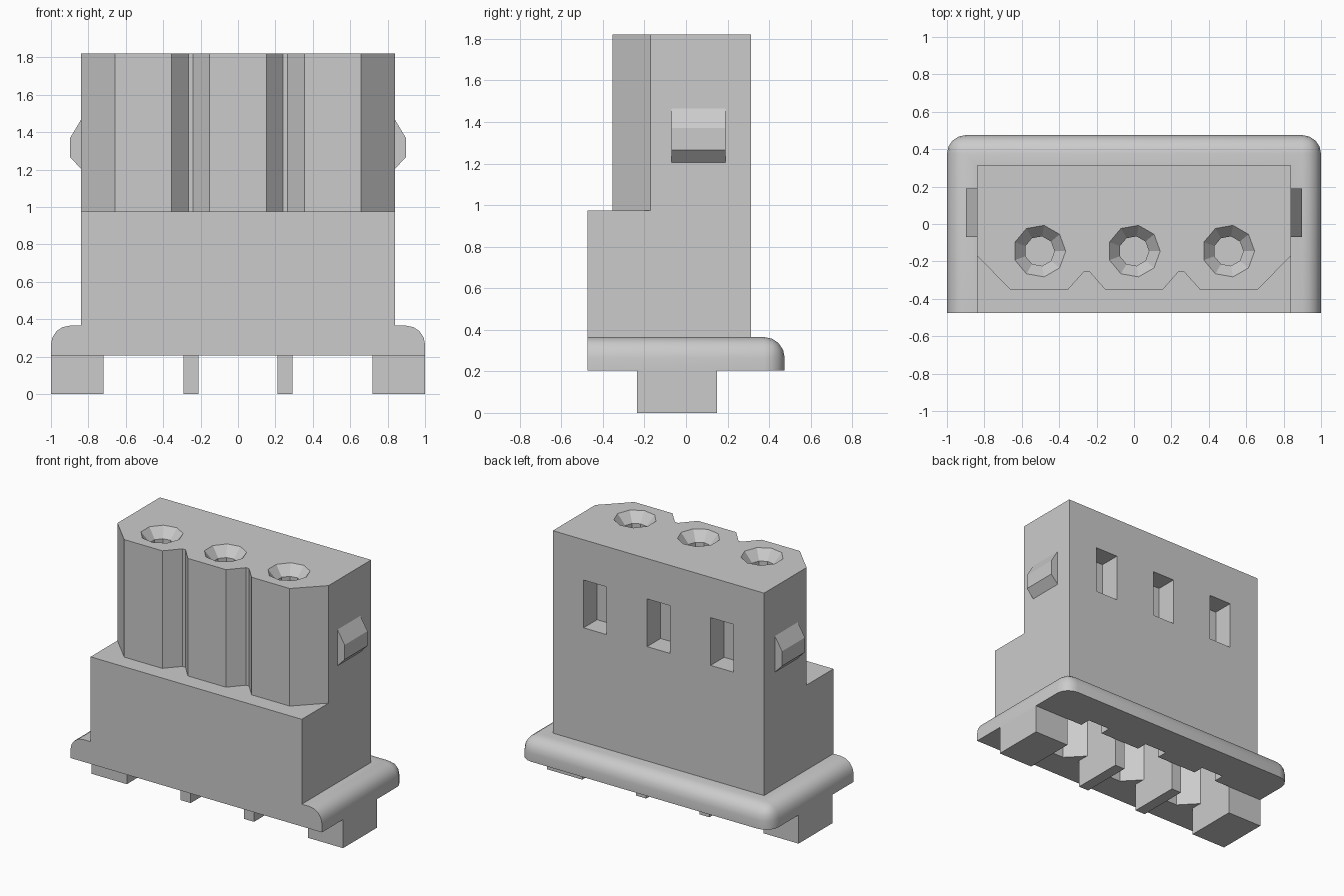
import bpy, bmesh, math
from mathutils import Vector

cube = bpy.data.objects.get("Cube")
if cube:
    bpy.data.objects.remove(cube, do_unlink=True)

grey = bpy.data.materials.new("light_grey_plastic")
grey.use_nodes = True
COLOUR = (0.6, 0.6, 0.6, 1)
grey.diffuse_color = COLOUR
grey.node_tree.nodes["Principled BSDF"].inputs["Base Color"].default_value = COLOUR


def finish(name, bm):
    bmesh.ops.recalc_face_normals(bm, faces=bm.faces)
    mesh = bpy.data.meshes.new(name)
    bm.to_mesh(mesh)
    bm.free()
    mesh.materials.append(grey)
    obj = bpy.data.objects.new(name, mesh)
    bpy.context.collection.objects.link(obj)
    return obj


def loft(name, rings):
    """Closed solid through rings of equal point count."""
    bm = bmesh.new()
    loops = [[bm.verts.new(p) for p in ring] for ring in rings]
    for a, b in zip(loops, loops[1:]):
        for i in range(len(a)):
            j = (i + 1) % len(a)
            bm.faces.new((a[i], a[j], b[j], b[i]))
    bm.faces.new(loops[0])
    bm.faces.new(loops[-1])
    return finish(name, bm)


def prism_z(name, pts, lo, hi):
    return loft(name, [[Vector((x, y, z)) for x, y in pts] for z in (lo, hi)])


def prism_y(name, pts, lo, hi):
    return loft(name, [[Vector((x, y, z)) for x, z in pts] for y in (lo, hi)])


def box(name, x0, x1, y0, y1, z0, z1):
    return prism_z(name, [(x0, y0), (x1, y0), (x1, y1), (x0, y1)], z0, z1)


def combine(target, other, operation):
    """Apply a boolean and discard the helper."""
    other.hide_render = True
    mod = target.modifiers.new("combine", 'BOOLEAN')
    mod.operation = operation
    mod.solver = 'EXACT'
    mod.object = other
    bpy.context.view_layer.objects.active = target
    bpy.ops.object.modifier_apply(modifier=mod.name)
    bpy.data.objects.remove(other, do_unlink=True)


HALF, FRONT, BACK = 0.84, -0.475, 0.313
BASE, LEDGE, TOP = 0.205, 0.975, 1.82
PINS = (-0.505, 0, 0.505)

# Flange with rounded sides, back and rear corners
bm = bmesh.new()
bmesh.ops.create_cube(bm, size=1)
for v in bm.verts:
    v.co = Vector((v.co.x * 2, v.co.y * 0.95, BASE if v.co.z < 0 else 0.365))
rounded = []
for e in bm.edges:
    a, b = (v.co for v in e.verts)
    top_edge = min(a.z, b.z) > 0.3 and max(a.y, b.y) > 0
    rear_corner = a.z != b.z and a.y > 0
    if top_edge or rear_corner:
        rounded.append(e)
bmesh.ops.bevel(bm, geom=rounded, offset=0.1, segments=4, profile=0.5, affect='EDGES')
housing = finish("housing", bm)

# Lower body and keyed upper body
combine(housing, box("lower_body", -HALF, HALF, FRONT, BACK, 0.25, LEDGE), 'UNION')
half_front = [(0.152, -0.353), (0.24, -0.253), (0.265, -0.253),
              (0.355, -0.353), (0.658, -0.353), (HALF, -0.17)]
outline = [(-x, y) for x, y in reversed(half_front)] + half_front
outline += [(HALF, BACK), (-HALF, BACK)]
combine(housing, prism_z("upper_body", outline, LEDGE - 0.1, TOP), 'UNION')

# Funnel sockets, rear windows and bottom cavities
cavity = [(-0.215, 0.15), (-0.215, -0.15), (-0.1, -0.27)]
slot = [(0.09, 0.15), (0.09, 0.23)]
half = [(-x, y) for x, y in reversed(cavity)] + slot
profile = half + [(-x, y) for x, y in reversed(slot)] + cavity
for px in PINS:
    rings = []
    for r, z in ((0.157, TOP + 0.02), (0.08, TOP - 0.07), (0.08, 1.25)):
        rings.append([Vector((px + r * math.cos(i * math.tau / 9),
                              -0.145 + r * math.sin(i * math.tau / 9), z)) for i in range(9)])
    combine(housing, loft("socket_cutter", rings), 'DIFFERENCE')
    combine(housing, box("window_cutter", px - 0.09, px + 0.09, 0.16, 0.4, 1.187, 1.53), 'DIFFERENCE')
    combine(housing, prism_z("cavity_cutter", [(px + x, y) for x, y in profile], 0.1, 0.9), 'DIFFERENCE')

bpy.ops.object.select_all(action='DESELECT')
housing.select_set(True)
bpy.context.view_layer.objects.active = housing
bpy.ops.object.shade_smooth_by_angle(angle=math.radians(30))

# Side latches and feet, mirrored left and right
for side, s in (("left", 1), ("right", -1)):
    latch = [(0.83, 1.205), (HALF, 1.205), (0.897, 1.265), (0.897, 1.37), (HALF, 1.465), (0.83, 1.465)]
    prism_y(side + "_latch", [(s * x, z) for x, z in latch], -0.07, 0.19)
    for kind, x0, x1 in (("outer", 0.72, 1.0), ("inner", 0.212, 0.292)):
        box(f"{side}_{kind}_foot", s * x0, s * x1, -0.235, 0.15, 0, BASE)
